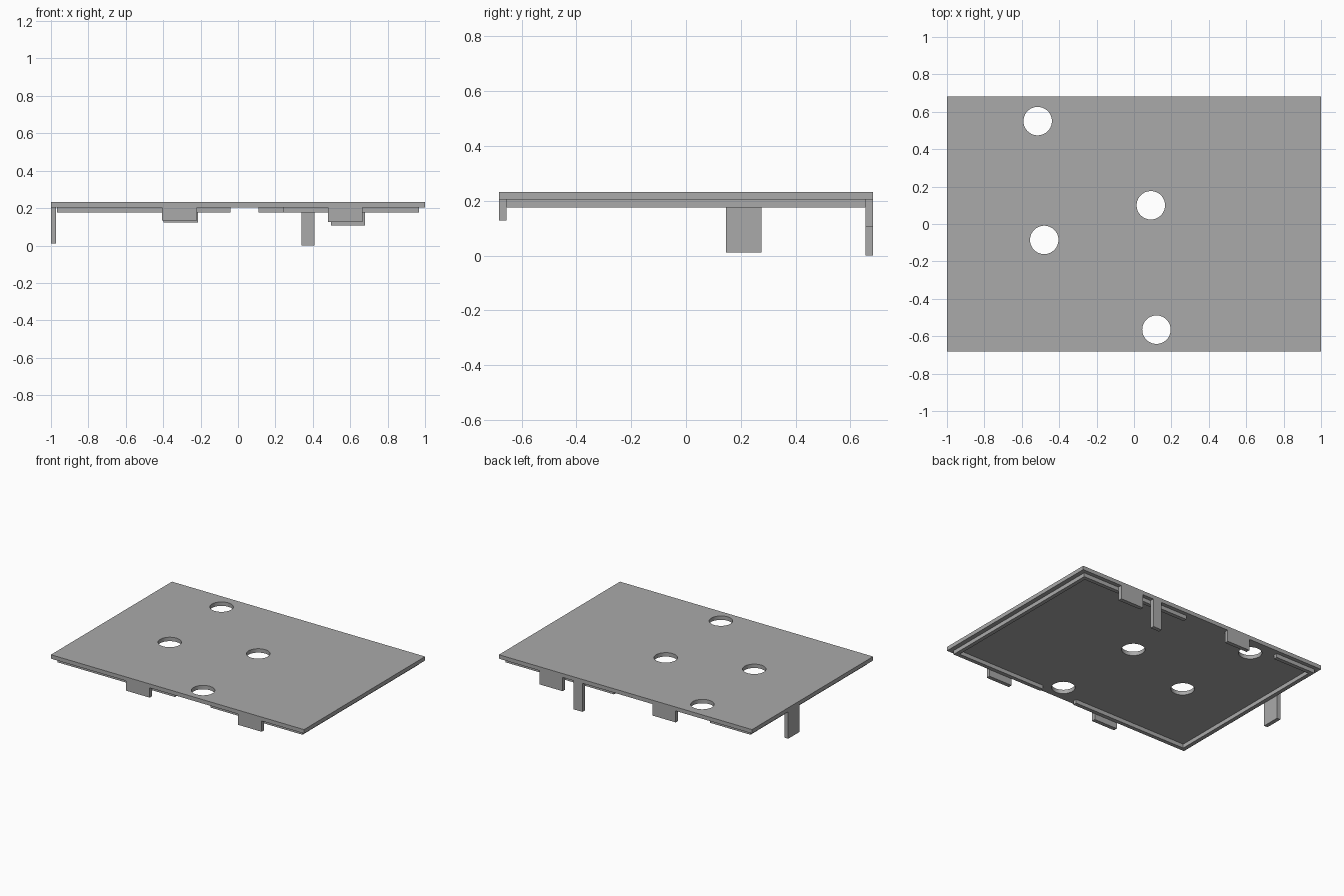
import bpy

cube = bpy.data.objects.get("Cube")
if cube:
    bpy.data.objects.remove(cube, do_unlink=True)

grey = bpy.data.materials.new("plain_grey")
grey.use_nodes = True
colour = (0.4, 0.4, 0.4, 1)
grey.diffuse_color = colour
grey.node_tree.nodes["Principled BSDF"].inputs["Base Color"].default_value = colour

HX, HY = 1.0, 0.683      # half size of the lid
TOP, UNDER, LIP = 0.232, 0.204, 0.176
WALL = 0.028             # thickness of lip, clips and legs


def box(name, x0, x1, y0, y1, z0, z1):
    """Add a box from its limits."""
    bpy.ops.mesh.primitive_cube_add(
        size=1, location=((x0 + x1) / 2, (y0 + y1) / 2, (z0 + z1) / 2))
    ob = bpy.context.object
    ob.name = name
    ob.scale = (x1 - x0, y1 - y0, z1 - z0)
    bpy.ops.object.transform_apply(location=False, rotation=False, scale=True)
    ob.data.materials.append(grey)
    return ob


# Lid plate with four round holes
plate = box("lid_plate", -HX, HX, -HY, HY, UNDER, TOP)
for x, y in [(-0.515, 0.55), (0.09, 0.10), (-0.48, -0.085), (0.12, -0.565)]:
    bpy.ops.mesh.primitive_cylinder_add(vertices=64, radius=0.076, depth=0.2,
                                        location=(x, y, TOP))
    cutter = bpy.context.object
    cut = plate.modifiers.new("hole", "BOOLEAN")
    cut.operation = "DIFFERENCE"
    cut.solver = "EXACT"
    cut.object = cutter
    bpy.context.view_layer.objects.active = plate
    bpy.ops.object.modifier_apply(modifier=cut.name)
    bpy.data.objects.remove(cutter, do_unlink=True)
bpy.context.view_layer.objects.active = plate
plate.select_set(True)
bpy.ops.object.shade_smooth_by_angle()

# Locating lip under the lid, set in from the edge and broken near the holes
IX, IY = HX - WALL - 0.004, HY - WALL
for side, name in ((1, "left"), (-1, "right")):
    a, b = sorted((side * IX, side * (IX - WALL)))
    box(name + "_lip", a, b, -IY, IY, LIP, UNDER)
for side, name, spans in (
        (-1, "front", [(-IX, -0.04), (0.24, IX)]),
        (1, "back", [(-IX, -0.65), (0.11, IX)])):
    a, b = sorted((side * IY, side * (IY - WALL)))
    for x0, x1 in spans:
        # stop against the side lips
        x0, x1 = max(x0, WALL - IX), min(x1, IX - WALL)
        box(name + "_lip", x0, x1, a, b, LIP, UNDER)

# Clips and long leg hanging from the front and back edges
for name, side, x0, x1, z0 in (
        ("front_right_clip", -1, -0.405, -0.22, 0.134),
        ("front_left_clip", -1, 0.48, 0.665, 0.127),
        ("back_right_clip", 1, -0.397, -0.215, 0.122),
        ("back_left_clip", 1, 0.497, 0.68, 0.106),
        ("back_leg", 1, 0.34, 0.41, 0.0)):
    a, b = sorted((side * HY, side * (HY - WALL)))
    box(name, x0, x1, a, b, z0, UNDER)

# Leg on the right edge
box("right_leg", -HX, WALL - HX, 0.146, 0.275, 0.011, UNDER)
